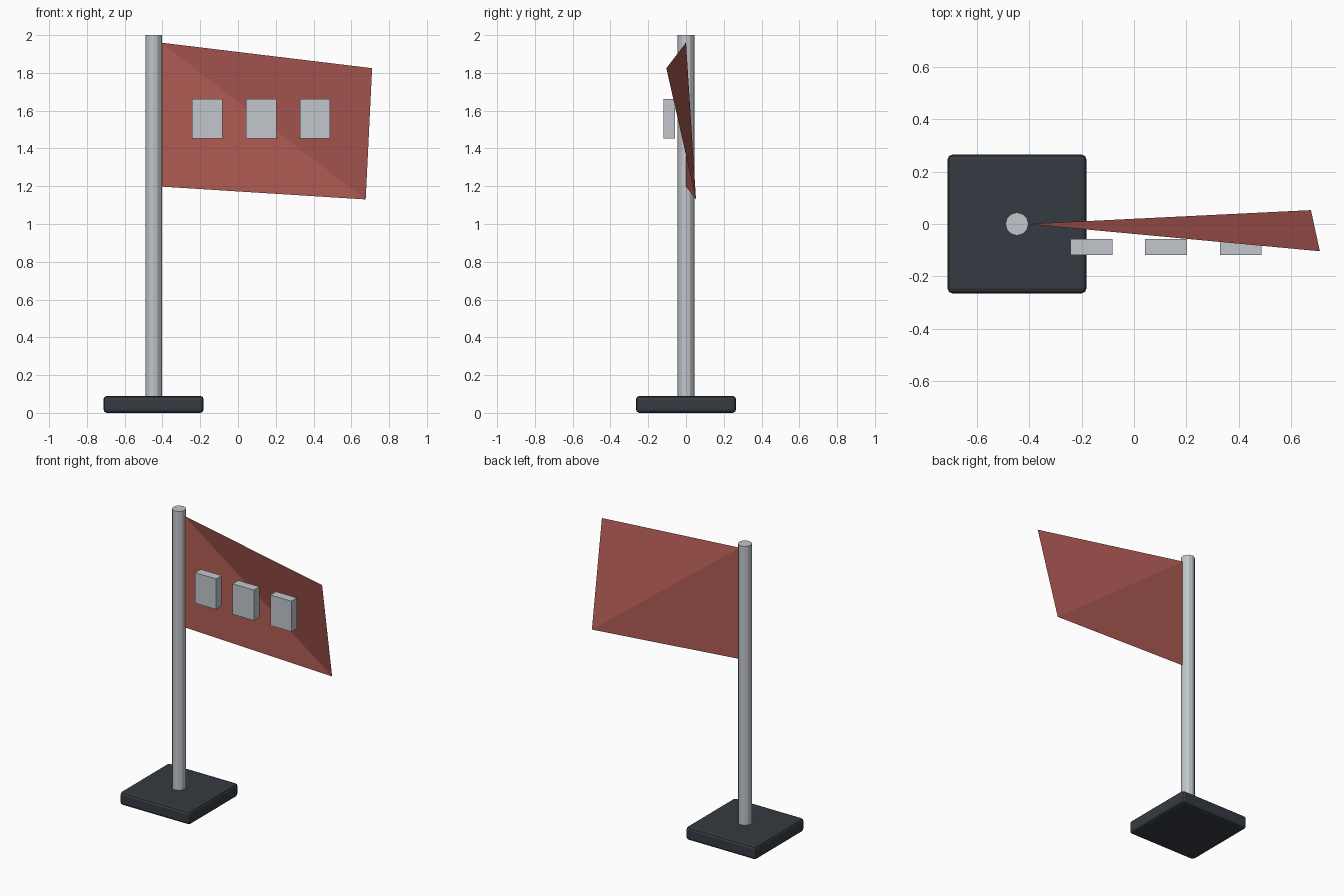
import bpy

if "Cube" in bpy.data.objects:
    bpy.data.objects.remove(bpy.data.objects["Cube"])

POLE_X = -0.447


def material(name, rgb):
    m = bpy.data.materials.new(name)
    m.diffuse_color = (*rgb, 1.0)
    m.use_nodes = True
    m.node_tree.nodes["Principled BSDF"].inputs["Base Color"].default_value = m.diffuse_color
    return m


dark = material("dark slate", (0.036, 0.044, 0.054))
metal = material("pale grey", (0.54, 0.575, 0.605))
red = material("brick red", (0.44, 0.105, 0.09))


def box(name, centre, size, mat, bevel=0.0):
    bpy.ops.mesh.primitive_cube_add(size=1, location=centre)
    ob = bpy.context.object
    ob.name = name
    ob.scale = size
    bpy.ops.object.transform_apply(location=False, rotation=False, scale=True)
    ob.data.materials.append(mat)
    if bevel:
        mod = ob.modifiers.new("rounded edges", 'BEVEL')
        mod.width = bevel
        mod.segments = 2
    return ob


# Square foot with rounded edges
box("base", (POLE_X, 0, 0.045), (0.53, 0.53, 0.09), dark, 0.018)

# Faceted pole
bpy.ops.mesh.primitive_cylinder_add(vertices=12, radius=0.044, depth=1.94,
                                    location=(POLE_X, 0, 1.03))
pole = bpy.context.object
pole.name = "pole"
pole.data.materials.append(metal)

# Twisted banner sheet, folded along one diagonal
corners = [(-0.407, 0, 1.96), (-0.407, 0, 1.198),
           (0.676, 0.053, 1.13), (0.71, -0.104, 1.825)]
mesh = bpy.data.meshes.new("banner")
mesh.from_pydata(corners, [], [(0, 1, 2), (0, 2, 3)])
mesh.materials.append(red)
banner = bpy.data.objects.new("banner", mesh)
bpy.context.collection.objects.link(banner)

# Row of three blocks in front of the banner
for i in range(3):
    box(f"block_{i + 1}", (-0.163 + 0.2855 * i, -0.088, 1.556),
        (0.16, 0.061, 0.209), metal)
